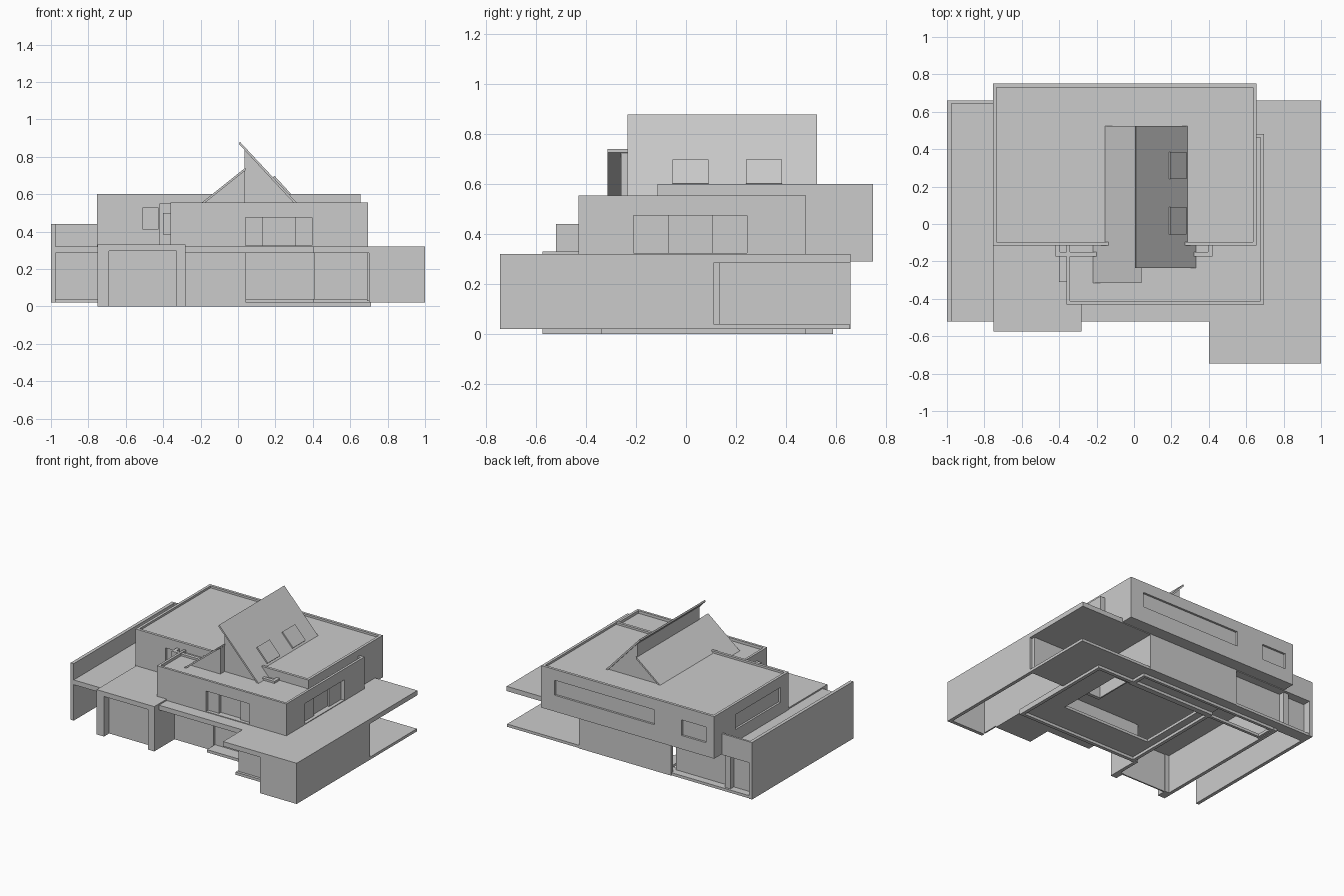
import bpy, bmesh
from mathutils import Vector

if "Cube" in bpy.data.objects:
    bpy.data.objects.remove(bpy.data.objects["Cube"])


def mesh_object(name, bm):
    bmesh.ops.recalc_face_normals(bm, faces=bm.faces)
    me = bpy.data.meshes.new(name)
    bm.to_mesh(me)
    bm.free()
    ob = bpy.data.objects.new(name, me)
    bpy.context.collection.objects.link(ob)
    return ob


def box(name, x0, x1, y0, y1, z0, z1, parapet=0, drop=0):
    """Box from bounds; optional sunken roof behind a parapet."""
    bm = bmesh.new()
    bmesh.ops.create_cube(bm, size=1)
    for v in bm.verts:
        v.co = Vector((x0 if v.co.x < 0 else x1, y0 if v.co.y < 0 else y1,
                       z0 if v.co.z < 0 else z1))
    if parapet:
        top = max(bm.faces, key=lambda f: f.calc_center_median().z)
        bmesh.ops.inset_region(bm, faces=[top], thickness=parapet)
        inner = bmesh.ops.extrude_face_region(bm, geom=[top])
        for v in [g for g in inner['geom'] if isinstance(g, bmesh.types.BMVert)]:
            v.co.z -= drop
        bmesh.ops.delete(bm, geom=[f for f in [top] if f.is_valid], context='FACES')
    return mesh_object(name, bm)


def prism(name, profile, y0, y1):
    """Extrude an x-z profile along y."""
    bm = bmesh.new()
    a = [bm.verts.new((x, y0, z)) for x, z in profile]
    b = [bm.verts.new((x, y1, z)) for x, z in profile]
    bm.faces.new(a)
    bm.faces.new(b[::-1])
    for i in range(len(a)):
        j = (i + 1) % len(a)
        bm.faces.new((a[i], b[i], b[j], a[j]))
    return mesh_object(name, bm)


def cut(ob, *bounds):
    """Subtract a box from an object."""
    cutter = box("cutter", *bounds)
    cutter.hide_render = True
    mod = ob.modifiers.new("cut", 'BOOLEAN')
    mod.operation, mod.solver, mod.object = 'DIFFERENCE', 'EXACT', cutter
    bpy.context.view_layer.objects.active = ob
    bpy.ops.object.modifier_apply(modifier=mod.name)
    bpy.data.objects.remove(cutter)


def frame(name, x0, x1, y0, y1, hx0, hx1, hy0, hy1, z0, z1):
    """Slab with a rectangular hole."""
    ob = box(name, x0, x1, y0, y1, z0, z1)
    cut(ob, hx0, hx1, hy0, hy1, z0 - .1, z1 + .1)
    return ob


# Foundation ring and ground floor slabs
frame("foundation_ring", -.28, .71, -.34, .48, -.255, .685, -.315, .455, 0, .02)
frame("back_foundation_ring", -.72, .41, .44, .59, -.70, .385, .46, .57, 0, .02)
frame("ground_floor", -.28, .71, -.34, .655, -.2, .52, -.1, .42, .02, .04)
box("side_terrace_floor", .71, 1, .11, .655, .02, .04)
box("front_step", .04, .41, -.42, -.34, .02, .04)
box("bay_floor", .40, .70, -.60, -.34, .02, .04)
box("back_sill", -.99, -.28, .57, .655, .02, .04)

# Lower roof slab
box("lower_roof", -1, 1, -.52, .66, .285, .32)
box("lower_roof_front", .40, 1, -.745, -.52, .285, .32)

# Carport side wall and back parapet
box("carport_side_wall", -1, -.975, -.52, .66, .02, .44)
box("carport_back_parapet", -.98, -.74, .645, .66, .285, .44)

# Ground floor walls
box("back_wall", -.34, .41, .635, .66, .02, .30)
box("back_glass", -.975, -.34, .59, .60, .02, .29)
box("back_post", -.81, -.765, .60, .64, .04, .29)
box("front_wall", -.28, .04, -.34, -.315, .02, .30)
box("front_glass", .04, .42, -.325, -.315, .04, .29)
box("bay_front", .41, .70, -.58, -.57, .04, .29)
box("bay_side", .41, .42, -.575, -.32, .04, .29)
box("east_wall", .69, .70, -.72, .135, .03, .29)
box("terrace_wall", .40, .41, .135, .64, .03, .29)

# Screen walls of the front right terrace
box("screen_front", .70, 1, -.745, -.72, .02, .32)
box("screen_side", .975, 1, -.745, .11, .02, .32)
box("screen_return", .40, .98, .11, .135, .03, .30)

# Garage
garage_front = box("garage_front", -.75, -.28, -.575, -.50, 0, .33)
cut(garage_front, -.69, -.33, -.7, -.4, -.1, .295)
box("garage_door", -.70, -.32, -.515, -.505, 0, .30)
box("garage_left_wall", -.75, -.725, -.51, .59, 0, .32)
box("garage_right_wall", -.305, -.28, -.51, -.32, 0, .32)
box("garage_roof", -.75, -.28, -.51, -.10, .30, .33)

# First floor front volume with recessed doors
front_volume = box("front_volume", -.36, .695, -.43, .48, .32, .555, .025, .02)
cut(front_volume, .04, .395, -.5, -.405, .325, .475)
cut(front_volume, .13, .305, -.5, -.385, .325, .475)
cut(front_volume, .67, .8, -.21, .245, .325, .475)
cut(front_volume, .65, .8, -.07, .105, .325, .475)

# Upper volume with recessed windows and a parapet gap at the gable
upper = box("upper_volume", -.755, .655, -.115, .75, .29, .60, .028, .015)
cut(upper, -.27, .545, .735, .9, .41, .52)
cut(upper, -.69, -.49, .735, .9, .39, .505)
cut(upper, -.9, -.74, -.02, .50, .41, .52)
cut(upper, -.51, -.425, -.2, -.1, .415, .525)
cut(upper, -.135, .27, -.2, -.087, .585, .7)

# Low linking parapets between the two volumes
for side, z0 in ((-1, .32), (1, .52)):
    x = sorted((side * .42, side * .395))
    box("link_parapet_end", *x, -.175, -.105, z0, .55)
    x = sorted((side * .395, side * (.20 if side < 0 else .32)))
    box("link_parapet", *x, -.175, -.15, z0, .55)
box("side_canopy", -.40, -.355, -.31, -.175, .385, .50)

# Split gable: walls and two roof planes
prism("gable_left", [(-.20, .53), (.038, .53), (.038, .725), (-.20, .54)], -.26, .515)
prism("gable_right", [(.036, .53), (.31, .53), (.31, .545), (.036, .835)], -.21, .515)
prism("roof_left", [(-.225, .53), (.04, .742), (.04, .727), (-.207, .53)], -.315, .525)
prism("roof_right", [(.01, .88), (.335, .532), (.318, .532), (.005, .868)], -.235, .525)

# Skylights on the steep plane
for i, y in enumerate((-.055, .24)):
    prism("skylight_%d" % i, [(.183, .685), (.195, .698), (.282, .603),
                              (.27, .59)], y, y + .145)
